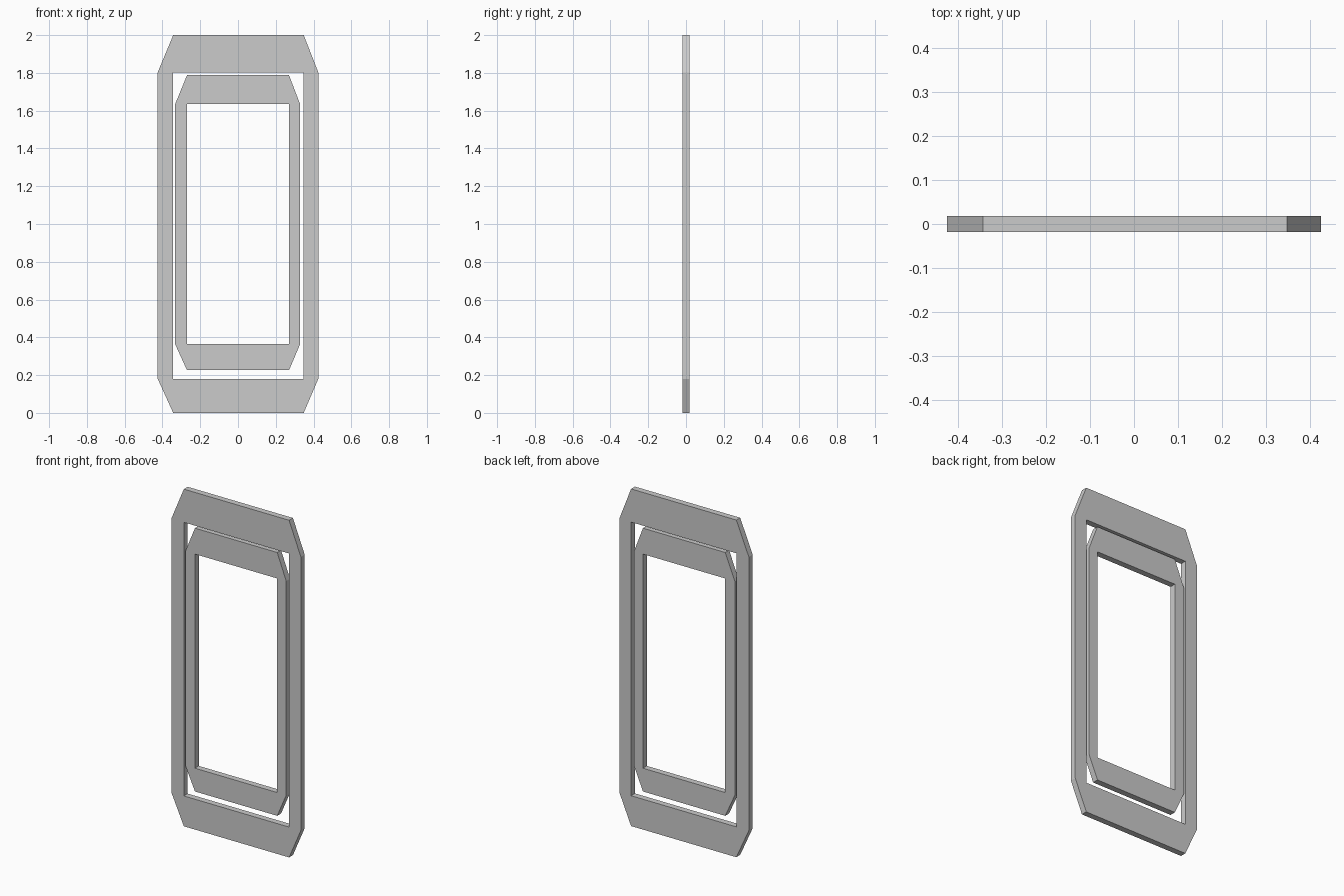
import bpy, bmesh

if "Cube" in bpy.data.objects:
    bpy.data.objects.remove(bpy.data.objects["Cube"])

HALF_DEPTH = 0.018


def ring_frame(name, outer, hole):
    """Flat octagonal frame: 8 outer points around a 4-point hole, extruded along y."""
    bm = bmesh.new()
    o = [bm.verts.new((x, -HALF_DEPTH, z)) for x, z in outer]
    h = [bm.verts.new((x, -HALF_DEPTH, z)) for x, z in hole]
    for i in range(4):
        a, b, c = o[2 * i], o[2 * i + 1], o[(2 * i + 2) % 8]
        bm.faces.new((a, b, h[(i + 1) % 4], h[i]))   # straight bar
        bm.faces.new((b, c, h[(i + 1) % 4]))         # cut corner
    ext = bmesh.ops.extrude_face_region(bm, geom=bm.faces[:], use_keep_orig=True)
    moved = [v for v in ext["geom"] if isinstance(v, bmesh.types.BMVert)]
    bmesh.ops.translate(bm, verts=moved, vec=(0, 2 * HALF_DEPTH, 0))
    bmesh.ops.recalc_face_normals(bm, faces=bm.faces[:])
    mesh = bpy.data.meshes.new(name)
    bm.to_mesh(mesh)
    bm.free()
    obj = bpy.data.objects.new(name, mesh)
    bpy.context.collection.objects.link(obj)
    return obj


def cut_corner_frame(name, left, right, bottom, top, hole):
    """Outer limits plus hole (left, right, bottom, top); corners cut level with the hole."""
    hl, hr, hb, ht = hole
    outer = [(hl, bottom), (hr, bottom), (right, hb), (right, ht),
             (hr, top), (hl, top), (left, ht), (left, hb)]
    corners = [(hl, hb), (hr, hb), (hr, ht), (hl, ht)]
    return ring_frame(name, outer, corners)


# Outer door frame
cut_corner_frame("outer_frame", -0.425, 0.425, 0.0, 2.0, (-0.343, 0.348, 0.18, 1.803))
# Smaller frame floating inside it
cut_corner_frame("inner_frame", -0.333, 0.329, 0.226, 1.788, (-0.27, 0.27, 0.364, 1.634))
